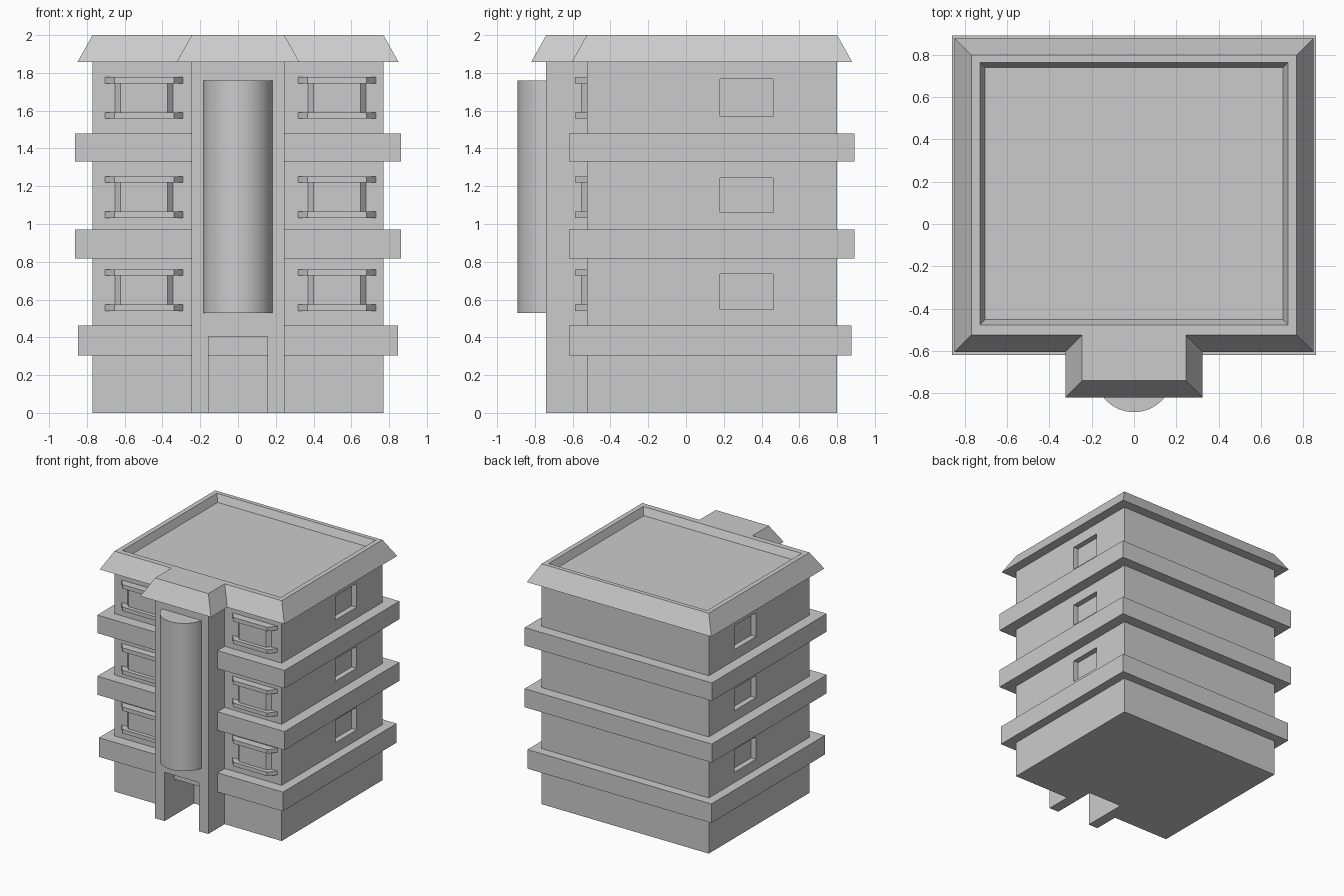
import bpy
import bmesh
import math

if "Cube" in bpy.data.objects:
    bpy.data.objects.remove(bpy.data.objects["Cube"])


def prism(name, lower, z0, upper, z1):
    """Solid between two outlines with the same number of points."""
    bm = bmesh.new()
    a = [bm.verts.new((x, y, z0)) for x, y in lower]
    b = [bm.verts.new((x, y, z1)) for x, y in upper]
    n = len(a)
    bm.faces.new(a[::-1])
    bm.faces.new(b)
    for i in range(n):
        j = (i + 1) % n
        bm.faces.new((a[i], a[j], b[j], b[i]))
    bmesh.ops.recalc_face_normals(bm, faces=bm.faces)
    mesh = bpy.data.meshes.new(name)
    bm.to_mesh(mesh)
    bm.free()
    obj = bpy.data.objects.new(name, mesh)
    bpy.context.collection.objects.link(obj)
    return obj


def rect(x0, x1, y0, y1):
    return [(x0, y0), (x1, y0), (x1, y1), (x0, y1)]


def box(name, x0, x1, y0, y1, z0, z1):
    r = rect(x0, x1, y0, y1)
    return prism(name, r, z0, r, z1)


def cut(obj, cutter):
    cutter.hide_render = True
    mod = obj.modifiers.new("cut", 'BOOLEAN')
    mod.operation = 'DIFFERENCE'
    mod.solver = 'EXACT'
    mod.object = cutter
    bpy.context.view_layer.objects.active = obj
    bpy.ops.object.modifier_apply(modifier=mod.name)
    bpy.data.objects.remove(cutter)


def plan(d):
    """Building outline with the stair tower, grown outwards by d."""
    w, t = 0.77 + d, 0.245 + d
    f, tf, b = -0.525 - d, -0.74 - d, 0.80 + d
    return [(-w, f), (-t, f), (-t, tf), (t, tf), (t, f), (w, f), (w, b), (-w, b)]


# Walls with stair tower, doorway and side windows
walls = prism("walls", plan(0), 0, plan(0), 1.857)
cut(walls, box("door_cutter", -0.157, 0.157, -0.9, -0.355, -0.1, 0.405))
for z0, z1 in ((0.548, 0.735), (1.061, 1.243), (1.569, 1.767)):
    for s in (-1, 1):
        xa, xb = sorted((s * 0.725, s * 0.9))
        cut(walls, box("window_cutter", xa, xb, 0.18, 0.46, z0, z1))

# Flared roof with sunken deck
roof = prism("roof", plan(0.08), 1.857, plan(0), 2.0)
k = 1.5
cut(roof, prism("deck_cutter", rect(-0.705, 0.705, -0.452, 0.74), 1.94,
                rect(-0.73, 0.73, -0.479, 0.765), 2.001))

# Balcony bands around each floor
for z0, z1, w, back in ((0.304, 0.463, 0.847, 0.876),
                        (0.817, 0.971, 0.862, 0.891),
                        (1.33, 1.48, 0.862, 0.891)):
    box("floor_band", -w, w, -0.619, back, z0, z1)


# Bay windows on the front: angled box between two angled ledges
def bay(name, cx, back_half, front_half, front, z0, z1):
    p = [(cx - front_half, front), (cx + front_half, front),
         (cx + back_half, -0.52), (cx - back_half, -0.52)]
    prism(name, p, z0, p, z1)


for z in (0.54, 1.032, 1.558):
    for cx in (-0.497, 0.524):
        bay("bay_window", cx, 0.158, 0.124, -0.556, z + 0.03, z + 0.19)
        bay("window_sill", cx, 0.211, 0.157, -0.588, z, z + 0.033)
        bay("window_hood", cx, 0.211, 0.157, -0.588, z + 0.187, z + 0.22)

# Round stair shaft on the tower front
bpy.ops.mesh.primitive_cylinder_add(vertices=32, radius=0.185, depth=1.23,
                                    location=(0, -0.706, 1.145))
shaft = bpy.context.object
shaft.name = "stair_shaft"
bpy.ops.object.shade_smooth_by_angle(angle=math.radians(30))
